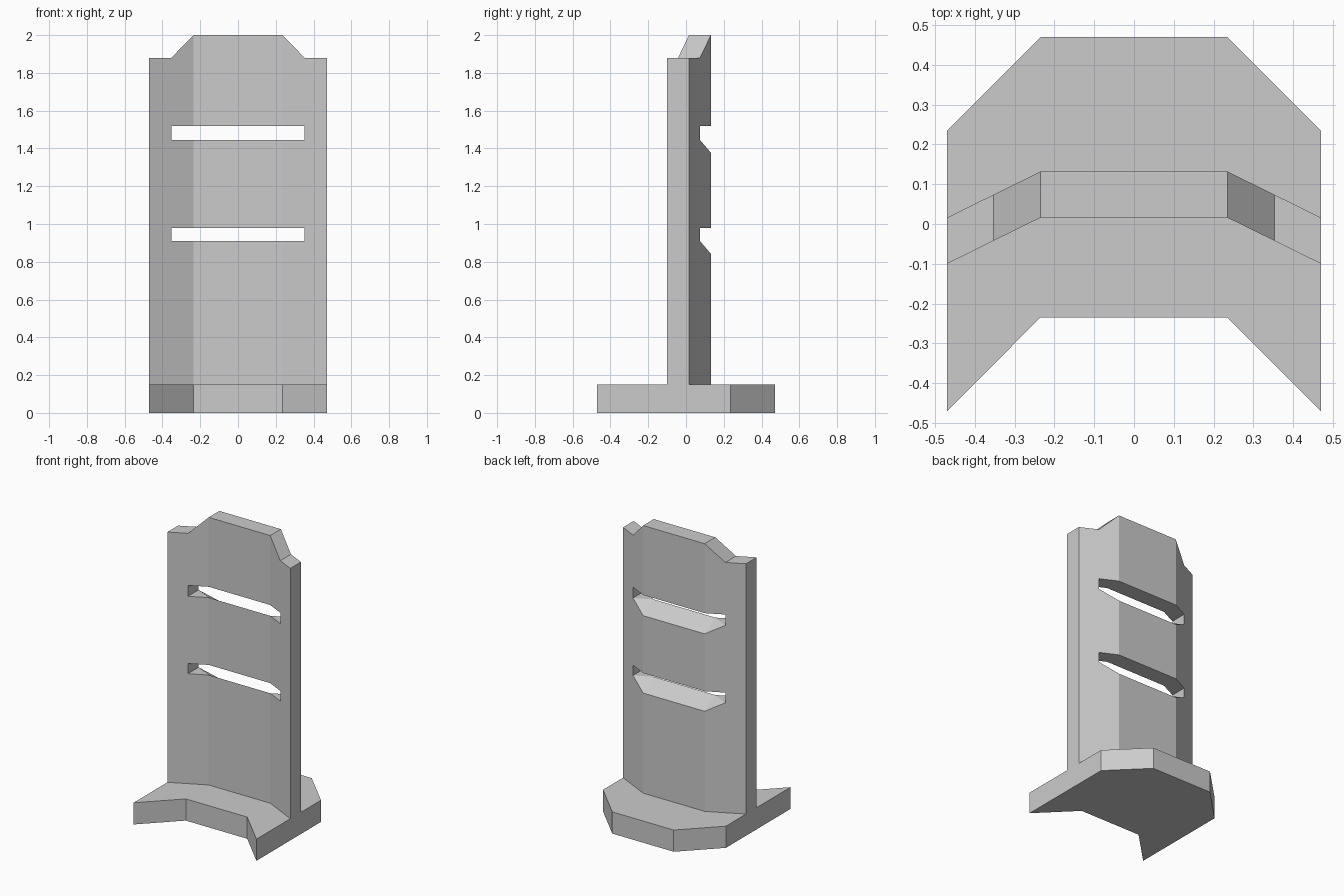
import bpy, bmesh

if "Cube" in bpy.data.objects:
    bpy.data.objects.remove(bpy.data.objects["Cube"])


def finish(name, bm):
    bmesh.ops.recalc_face_normals(bm, faces=bm.faces)
    mesh = bpy.data.meshes.new(name)
    bm.to_mesh(mesh)
    bm.free()
    obj = bpy.data.objects.new(name, mesh)
    bpy.context.collection.objects.link(obj)
    return obj


# Base plate: chevron-like outline, extruded upwards
half = [(0.235, -0.235), (0.47, -0.47), (0.47, 0.235), (0.235, 0.47)]
outline = half + [(-x, y) for x, y in reversed(half)]
bm = bmesh.new()
face = bm.faces.new([bm.verts.new((x, y, 0)) for x, y in outline])
top = bmesh.ops.extrude_face_region(bm, geom=[face], use_keep_orig=True)
bmesh.ops.translate(bm, vec=(0, 0, 0.15),
                    verts=[v for v in top["geom"] if isinstance(v, bmesh.types.BMVert)])
finish("base_plate", bm)

# Folded wall: a grid of solid cells, leaving two open slots
XS = [-0.47, -0.353, -0.235, 0.235, 0.353, 0.47]
FRONT_Y = [-0.10, -0.042, 0.016, 0.016, -0.042, -0.10]
THICK = 0.116
LEVELS = [0.1, 0.91, 0.98, 1.445, 1.52, 1.88]
SLOT_ROWS, SLOT_COLS = (1, 3), (1, 2, 3)

bm = bmesh.new()
grid = {}
for i, x in enumerate(XS):
    for j, z in enumerate(LEVELS):
        for back in (0, 1):
            h = z
            if i in (2, 3):
                if j == 5:
                    h = 2.0                  # raised middle of the top edge
                elif back and j in SLOT_ROWS:
                    h = z - 0.068            # slot floor drops to the back
            grid[i, j, back] = bm.verts.new((x, FRONT_Y[i] + back * THICK, h))


def solid(i, j):
    return 0 <= i < 5 and 0 <= j < 5 and not (j in SLOT_ROWS and i in SLOT_COLS)


def quad(*keys):
    return bm.faces.new([grid[k] for k in keys])


def level_face(i, j):
    # Split the twisted floor at the slot ends along its ridge
    a, b, c, d = (i, j, 0), (i + 1, j, 0), (i + 1, j, 1), (i, j, 1)
    if j in SLOT_ROWS and i == 1:
        quad(a, b, d)
        quad(b, c, d)
    elif j in SLOT_ROWS and i == 3:
        quad(a, b, c)
        quad(a, c, d)
    else:
        quad(a, b, c, d)


for i in range(6):
    for j in range(6):
        if solid(i, j):
            for s in (0, 1):
                quad((i, j, s), (i + 1, j, s), (i + 1, j + 1, s), (i, j + 1, s))
        if i < 5 and solid(i, j) != solid(i, j - 1):
            level_face(i, j)
        if j < 5 and solid(i, j) != solid(i - 1, j):
            quad((i, j, 0), (i, j + 1, 0), (i, j + 1, 1), (i, j, 1))
finish("slotted_wall", bm)
